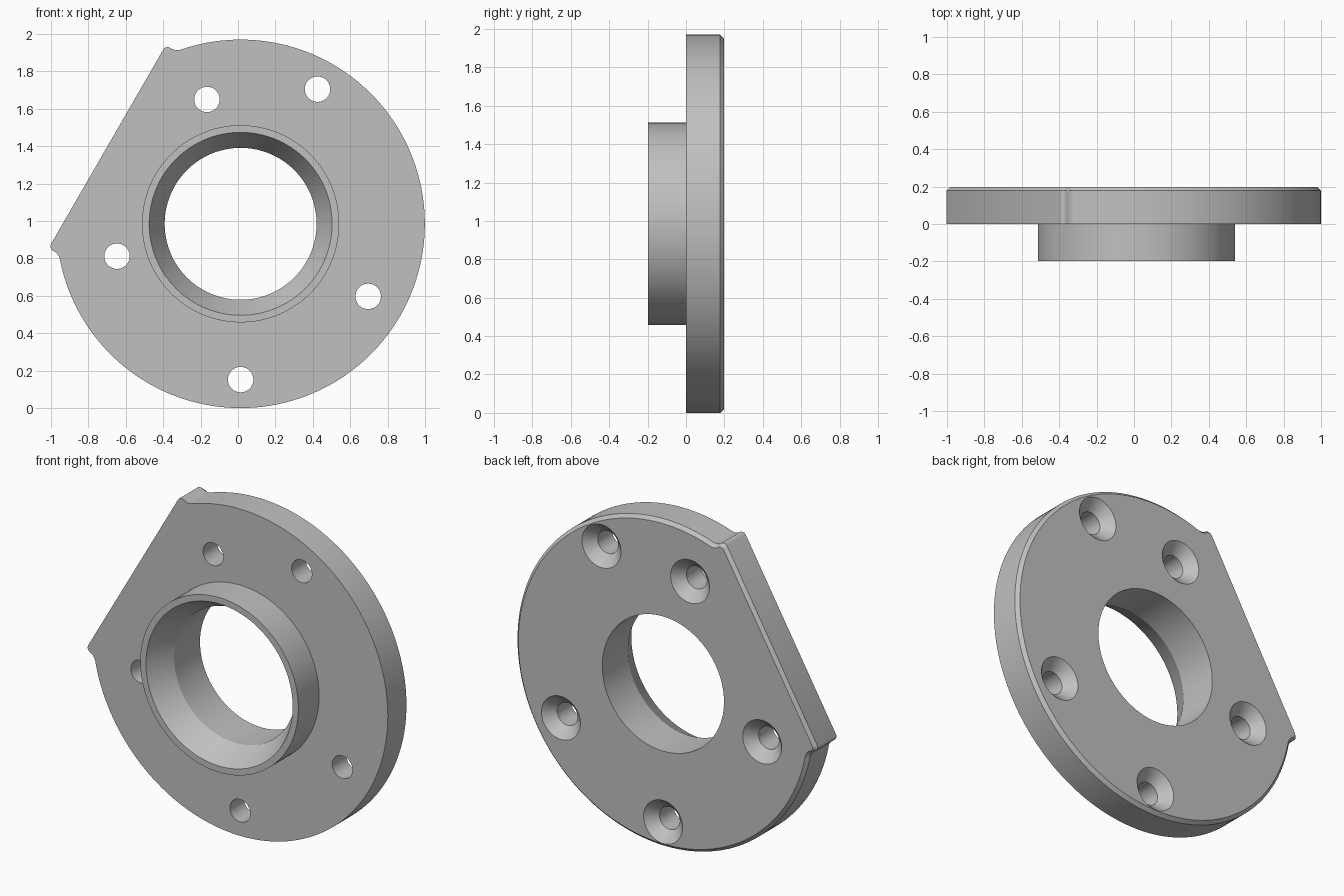
import bpy
import bmesh
from math import sin, cos, radians, tau

if "Cube" in bpy.data.objects:
    bpy.data.objects.remove(bpy.data.objects["Cube"])

CX, CZ, R = 0.014, 0.985, 0.985      # disc centre and radius
FRONT, BACK = -0.198, 0.198          # boss face and plate rear face

metal = bpy.data.materials.new("grey metal")
metal.use_nodes = True
grey = (0.53, 0.53, 0.53, 1)
metal.diffuse_color = grey
metal.node_tree.nodes["Principled BSDF"].inputs["Base Color"].default_value = grey


def loft(name, sections):
    """Closed solid through equal-length rings of points."""
    bm = bmesh.new()
    rings = [[bm.verts.new(p) for p in ring] for ring in sections]
    n = len(rings[0])
    for a, b in zip(rings, rings[1:]):
        for i in range(n):
            j = (i + 1) % n
            bm.faces.new((a[i], a[j], b[j], b[i]))
    bm.faces.new(rings[0][::-1])
    bm.faces.new(rings[-1])
    bmesh.ops.recalc_face_normals(bm, faces=bm.faces)
    mesh = bpy.data.meshes.new(name)
    bm.to_mesh(mesh)
    bm.free()
    mesh.materials.append(metal)
    obj = bpy.data.objects.new(name, mesh)
    bpy.context.collection.objects.link(obj)
    return obj


def lathe(name, x, z, profile, segments):
    """Solid of revolution along y from (y, radius) pairs."""
    return loft(name, [[(x + r * cos(tau * i / segments), y, z + r * sin(tau * i / segments))
                        for i in range(segments)] for y, r in profile])


def combine(target, tool, operation):
    """Apply a boolean and discard the tool."""
    mod = target.modifiers.new(operation.title(), "BOOLEAN")
    mod.operation = operation
    mod.solver = "EXACT"
    mod.object = tool
    depsgraph = bpy.context.evaluated_depsgraph_get()
    result = bpy.data.meshes.new_from_object(target.evaluated_get(depsgraph))
    target.modifiers.clear()
    target.data = result
    bpy.data.objects.remove(tool)


# Plate outline: round disc with a slanted flat that ends in two small rounded ears.
# Each ear point is (distance towards the flat, distance along the flat).
ear = [(0.824, 0.604), (0.820, 0.615), (0.811, 0.623), (0.799, 0.627), (0.788, 0.626),
       (0.772, 0.628), (0.757, 0.635), (0.743, 0.646)]
ARC = 120
arc = [(R * cos(radians(a)), R * sin(radians(a)))
       for a in (42 + 276 * i / ARC for i in range(ARC + 1))]
outline = ear + arc + [(n, -t) for n, t in reversed(ear)]


def section(y, scale):
    c, s = cos(radians(30)), sin(radians(30))
    return [(CX + scale * (s * t - c * n), y, CZ + scale * (s * n + c * t))
            for n, t in outline]


# Flange plate with a chamfered rear edge
flange = loft("flange_plate", [section(0, 1), section(BACK - 0.02, 1), section(BACK, 0.98)])

# Front boss
combine(flange, lathe("boss", CX, CZ, [(FRONT, 0.527), (0.05, 0.527)], 128), "UNION")

# Centre bore with a tapered mouth
slope = 0.083 / 0.15
bore = [(FRONT - 0.1, 0.489 + 0.1 * slope), (FRONT + 0.15, 0.406), (BACK + 0.1, 0.406)]
combine(flange, lathe("bore_cutter", CX, CZ, bore, 128), "DIFFERENCE")

# Screw holes, countersunk from the rear
screw = [(-0.1, 0.068), (BACK - 0.062, 0.068), (BACK + 0.05, 0.18)]
for x, z in [(-0.166, 1.65), (0.425, 1.705), (-0.647, 0.812), (0.696, 0.597), (CX, 0.152)]:
    combine(flange, lathe("screw_cutter", x, z, screw, 48), "DIFFERENCE")

# Smooth curved walls, crisp edges
bpy.ops.object.select_all(action="DESELECT")
flange.select_set(True)
bpy.context.view_layer.objects.active = flange
bpy.ops.object.shade_smooth_by_angle(angle=radians(24))
